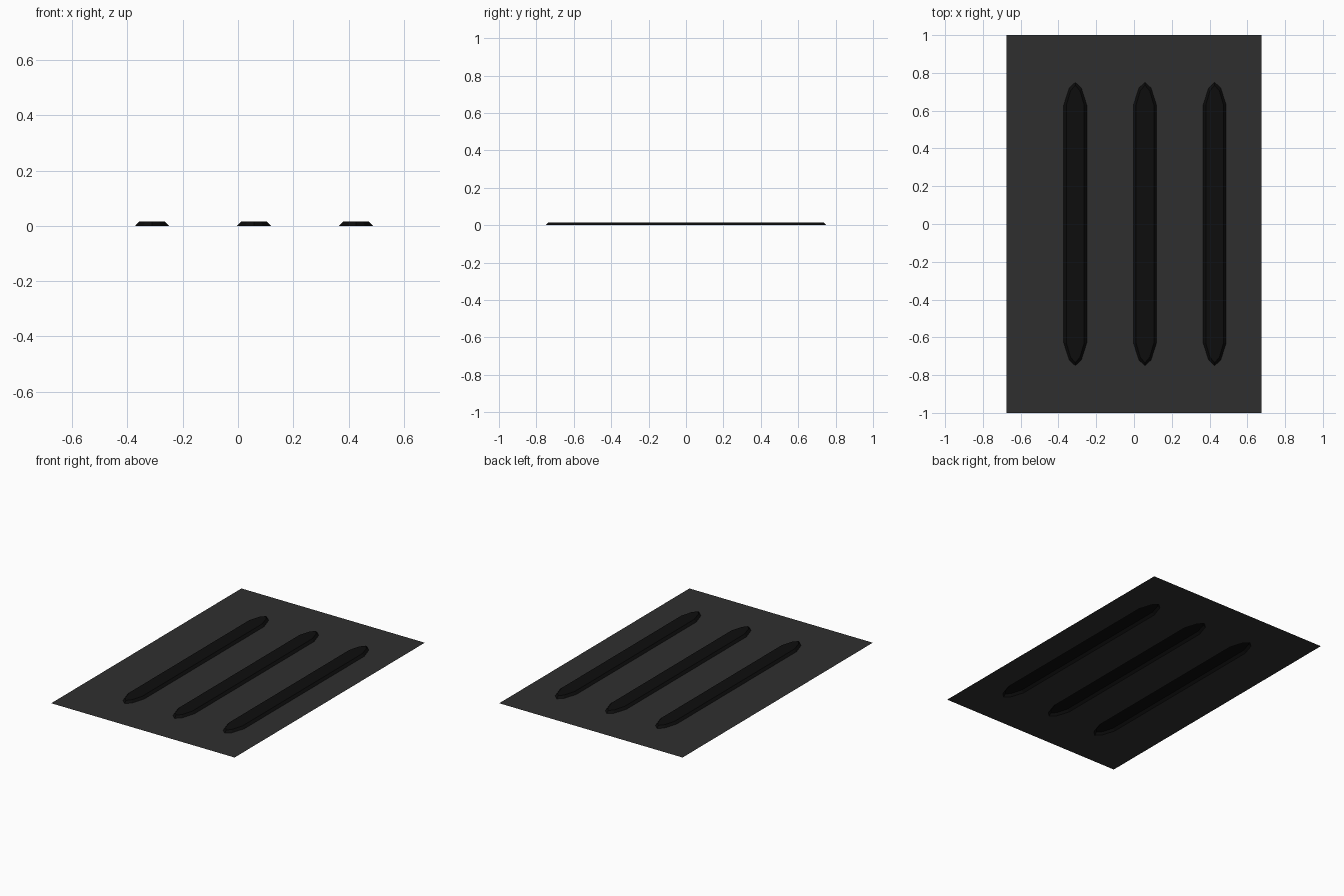
import bpy, bmesh

if "Cube" in bpy.data.objects:
    bpy.data.objects.remove(bpy.data.objects["Cube"])

HALF_X, HALF_Y = 0.675, 1.0
RIB_X = (-0.311, 0.058, 0.427)
RIB_Z = 0.015


def material(name, v):
    m = bpy.data.materials.new(name)
    m.diffuse_color = (v, v, v, 1)
    m.use_nodes = True
    m.node_tree.nodes["Principled BSDF"].inputs["Base Color"].default_value = m.diffuse_color
    return m


def finish(bm, name, mat):
    me = bpy.data.meshes.new(name)
    bm.to_mesh(me)
    bm.free()
    me.materials.append(mat)
    ob = bpy.data.objects.new(name, me)
    bpy.context.collection.objects.link(ob)


def outline(w, tip, cx):
    # long slot with faceted pointed ends, counter-clockwise
    quarter = [(w, 0.63), (w * 0.53, tip - 0.03), (0, tip)]
    right = [(x, -y) for x, y in quarter[::-1]] + quarter
    left = [(-x, y) for x, y in right[::-1][1:-1]]
    return [(cx + x, y) for x, y in right + left]


def loop(bm, pts, z):
    return [bm.verts.new((x, y, z)) for x, y in pts]


def ring_edges(bm, vs):
    return [bm.edges.new((a, b)) for a, b in zip(vs, vs[1:] + vs[:1])]


plate_mat = material("dark_grey", 0.028)
rib_mat = material("black", 0.004)

# thin flat sheet with openings under the ribs
bm = bmesh.new()
edges = ring_edges(bm, loop(bm, [(-HALF_X, -HALF_Y), (HALF_X, -HALF_Y),
                                 (HALF_X, HALF_Y), (-HALF_X, HALF_Y)], 0))
for cx in RIB_X:
    edges += ring_edges(bm, loop(bm, outline(0.061, 0.75, cx), 0))
bmesh.ops.triangle_fill(bm, edges=edges, use_beauty=True, normal=(0, 0, 1))
for f in bm.faces:
    f.normal_update()
    if f.normal.z < 0:
        f.normal_flip()
finish(bm, "mat_sheet", plate_mat)

# raised hollow ribs with sloped sides
for i, cx in enumerate(RIB_X):
    bm = bmesh.new()
    low = loop(bm, outline(0.061, 0.75, cx), 0)
    top = loop(bm, outline(0.047, 0.735, cx), RIB_Z)
    n = len(low)
    for k in range(n):
        j = (k + 1) % n
        bm.faces.new((low[k], low[j], top[j], top[k]))
    bm.faces.new(top)
    finish(bm, f"rib_{i + 1}", rib_mat)
